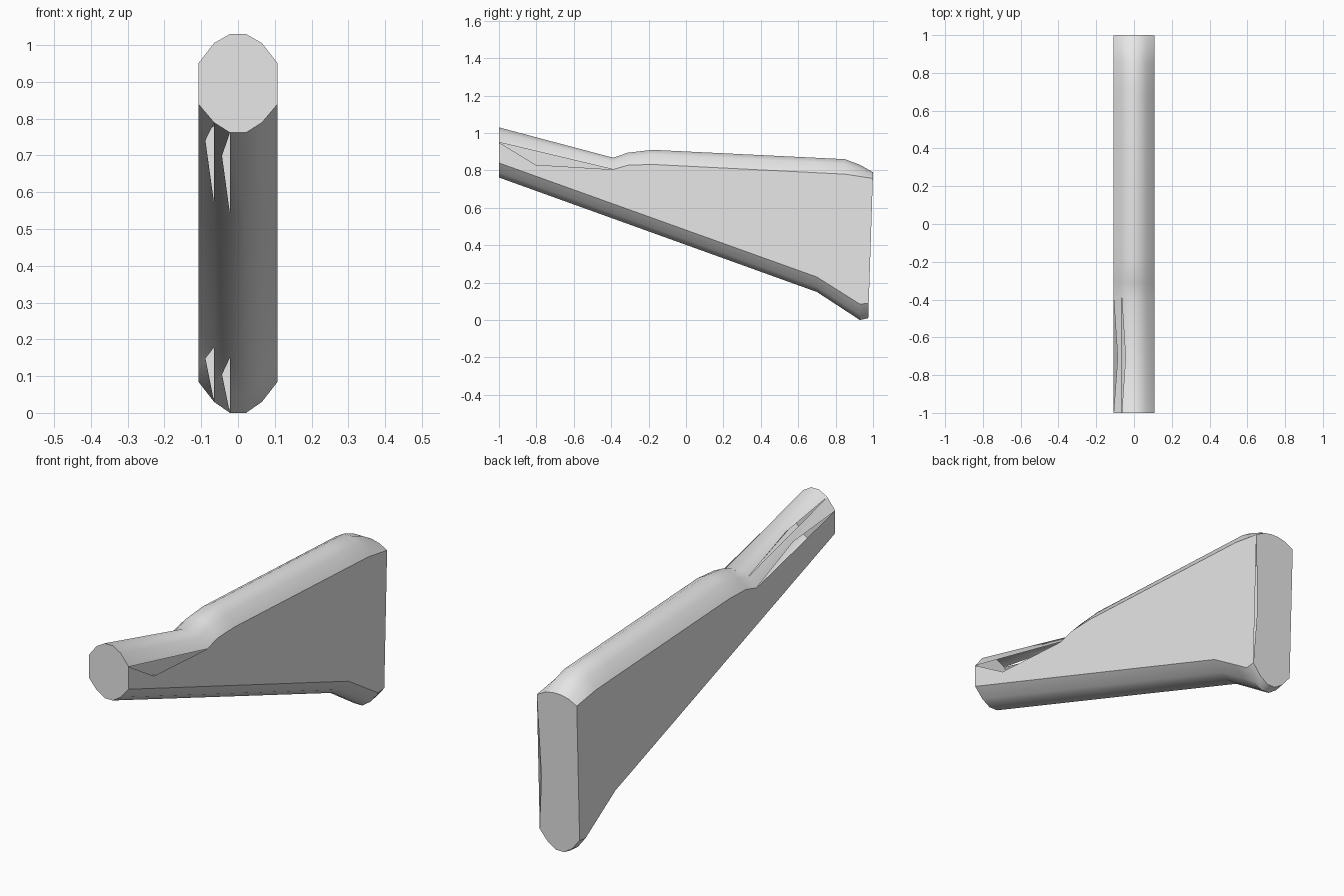
import bpy, bmesh, math
from mathutils import Vector

cube = bpy.data.objects.get("Cube")
if cube:
    bpy.data.objects.remove(cube, do_unlink=True)

# One grey finish
grey = bpy.data.materials.new("light grey")
grey.use_nodes = True
colour = (0.8, 0.8, 0.8, 1)
grey.diffuse_color = colour
grey.node_tree.nodes["Principled BSDF"].inputs["Base Color"].default_value = colour

# Side profile curves as (y, z): ridge, upper shoulder, lower shoulder, keel
RIDGE = [(-1, 1.03), (-.39, .868), (-.31, .895), (-.18, .91), (.85, .86), (.95, .822), (1, .79)]
UPPER = [(-1, .95), (-.39, .805), (-.31, .828), (-.18, .832), (.85, .78), (1, .757)]
LOWER = [(-1, .84), (.7, .23), (.93, .085), (1, .09)]
KEEL = [(-1, .762), (.7, .15), (.93, .0), (1, .01)]
STATIONS = [-1, -.39, -.31, -.18, .7, .85, .93, 1]
HALF, MID, FLAT = .108, .065, .022     # half widths of the rounded section


def height(curve, y):
    for (y0, z0), (y1, z1) in zip(curve, curve[1:]):
        if y <= y1:
            return z0 + (z1 - z0) * (y - y0) / (y1 - y0)
    return curve[-1][1]


def section(y):
    """Twelve-sided section, clockwise from the top right of the ridge."""
    r, u, l, k = (height(c, y) for c in (RIDGE, UPPER, LOWER, KEEL))
    half = [(FLAT, r), (MID, r + (u - r) * .31), (HALF, u),
            (HALF, l), (MID, k + (l - k) * .35), (FLAT, k)]
    pts = half + [(-x, z) for x, z in reversed(half)]
    if y == 1:                          # the butt end leans slightly forward
        return [Vector((x, .974 + .026 * z / .79, z)) for x, z in pts]
    return [Vector((x, y, z)) for x, z in pts]


# Open slivers: (strip, first station) -> (last station, along, across)
NOTCHES = {(2, 0): (1, .32, .55), (9, 0): (1, .48, .5), (10, 0): (1, .48, .47),
           (6, 0): (1, .35, .5), (7, 0): (1, .35, .55),
           (6, 4): (6, .4, .5), (7, 4): (6, .4, .55)}

bm = bmesh.new()
rings = [[bm.verts.new(p) for p in section(y)] for y in STATIONS]

# Skin the stock strip by strip along its length
for i in range(12):
    j = (i + 1) % 12
    s = 0
    while s < len(rings) - 1:
        end, along, across = NOTCHES.get((i, s), (s + 1, 0, 0))
        near = [rings[k][j] for k in range(s, end + 1)]
        a0, a1 = rings[s][i], rings[end][i]
        tip = []
        if across:
            pa = a0.co.lerp(a1.co, along)
            pb = near[0].co.lerp(near[-1].co, along)
            tip = [bm.verts.new(pa.lerp(pb, across))]
        bm.faces.new(near + [a1] + tip + [a0])
        s = end

# Front end and butt, the butt with a narrow sliver along one edge
bm.faces.new(list(reversed(rings[0])))
last = rings[-1]
edge = last[2].co.lerp(last[3].co, .6)
tip = bm.verts.new(edge - Vector((.015, 0, 0)))
bm.faces.new(last[:3] + [tip] + last[3:])

mesh = bpy.data.meshes.new("shoulder_stock")
bm.to_mesh(mesh)
bm.free()
mesh.materials.append(grey)
stock = bpy.data.objects.new("shoulder_stock", mesh)
bpy.context.collection.objects.link(stock)

# Smooth the rounded top and bottom, keep the shoulder edges crisp
bpy.ops.object.select_all(action='DESELECT')
stock.select_set(True)
bpy.context.view_layer.objects.active = stock
bpy.ops.object.shade_smooth_by_angle(angle=math.radians(34))
